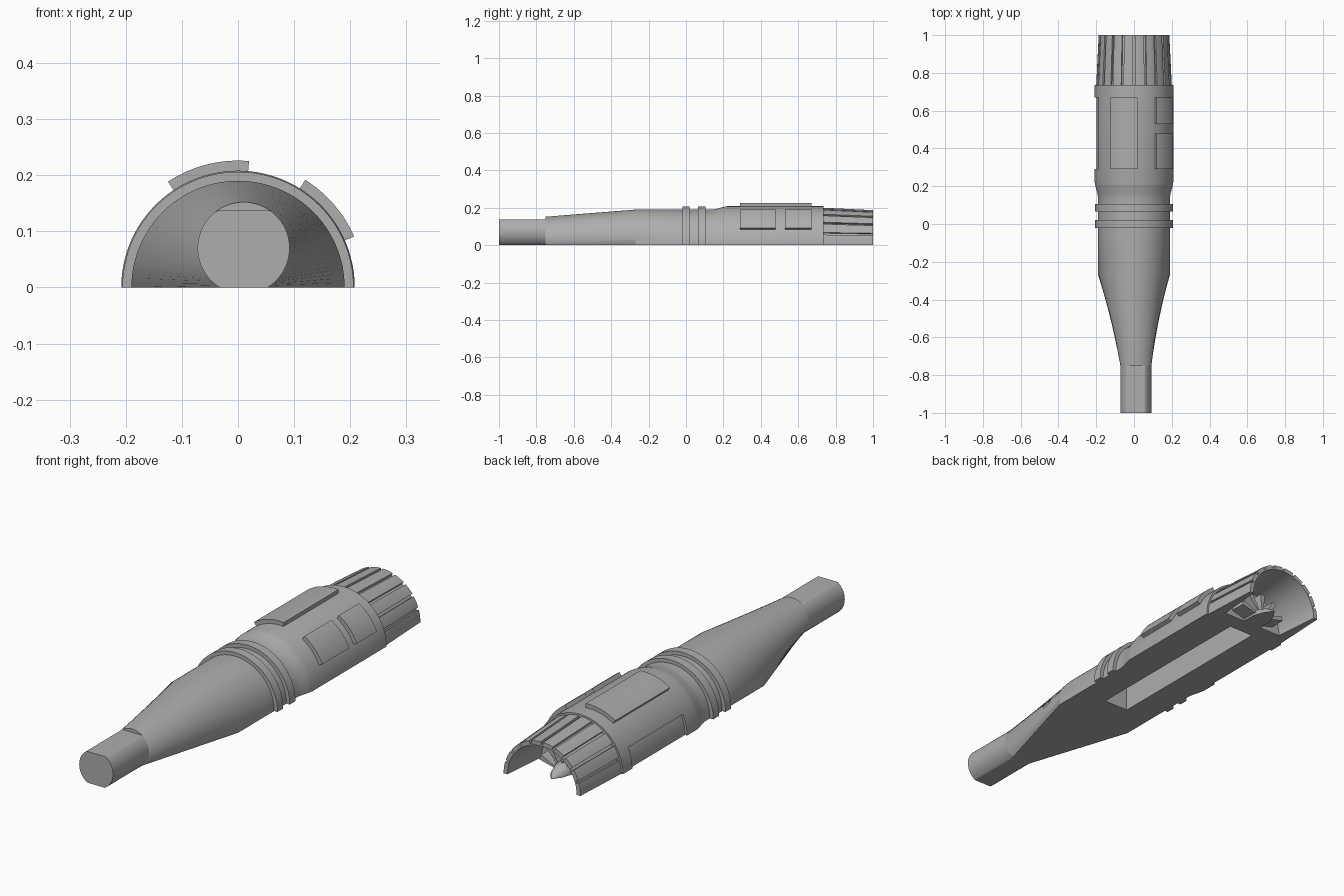
import bpy, bmesh
from math import sin, cos, radians, asin, degrees

if "Cube" in bpy.data.objects:
    bpy.data.objects.remove(bpy.data.objects["Cube"])

SEG = 72
GREY = (0.42, 0.42, 0.42, 1)
mat = bpy.data.materials.new("plain grey")
mat.use_nodes = True
mat.diffuse_color = GREY
mat.node_tree.nodes["Principled BSDF"].inputs["Base Color"].default_value = GREY


def finish(name, bm):
    bmesh.ops.recalc_face_normals(bm, faces=bm.faces)
    mesh = bpy.data.meshes.new(name)
    bm.to_mesh(mesh)
    bm.free()
    mesh.materials.append(mat)
    obj = bpy.data.objects.new(name, mesh)
    bpy.context.collection.objects.link(obj)
    return obj


def arc(y, r, cx=0, cz=0, top=9):
    """Arc along y, trimmed where it meets the ground and at the top."""
    dip = degrees(asin(cz / r))
    pts = []
    for i in range(SEG + 1):
        a = radians(-dip + (180 + 2 * dip) * i / SEG)
        pts.append((cx + r * cos(a), y, min(top, cz + r * sin(a))))
    return pts


def loft(name, sections):
    """Solid through a row of arcs, closed by a flat underside."""
    bm = bmesh.new()
    rows = [[bm.verts.new(p) for p in s] for s in sections]
    for a, b in zip(rows, rows[1:]):
        for i in range(SEG):
            bm.faces.new((a[i], a[i + 1], b[i + 1], b[i]))
    bm.faces.new(rows[0])
    bm.faces.new(rows[-1])
    bm.faces.new([r[0] for r in rows] + [r[-1] for r in reversed(rows)])
    return finish(name, bm)


def arc_block(name, y0, y1, in0, in1, out, a0, a1, steps=12):
    """Curved plate around the axis; inner radius may differ at each end."""
    bm = bmesh.new()
    rings = []
    for i in range(steps + 1):
        a = radians(a0 + (a1 - a0) * i / steps)
        rings.append([bm.verts.new((r * cos(a), y, r * sin(a)))
                      for y, r in ((y0, in0), (y1, in1), (y1, out), (y0, out))])
    for a, b in zip(rings, rings[1:]):
        for k in range(4):
            m = (k + 1) % 4
            bm.faces.new((a[k], a[m], b[m], b[k]))
    bm.faces.new(rings[0])
    bm.faces.new(rings[-1])
    return finish(name, bm)


def cone(name, y0, y1, r0, r1):
    """Full round cone along y."""
    bm = bmesh.new()
    bmesh.ops.create_cone(bm, cap_ends=True, segments=SEG, radius1=r0, radius2=r1, depth=y1 - y0)
    for v in bm.verts:
        v.co = (v.co.x, v.co.z + (y0 + y1) / 2, -v.co.y)
    return finish(name, bm)


def box(name, x, y0, y1, z0, z1):
    bm = bmesh.new()
    bmesh.ops.create_cube(bm, size=1)
    for v in bm.verts:
        v.co = (v.co.x * 2 * x, y0 + (v.co.y + 0.5) * (y1 - y0), z0 + (v.co.z + 0.5) * (z1 - z0))
    return finish(name, bm)


def cut(target, cutter):
    mod = target.modifiers.new("cut", "BOOLEAN")
    mod.operation = "DIFFERENCE"
    mod.solver = "EXACT"
    mod.object = cutter
    bpy.context.view_layer.objects.active = target
    bpy.ops.object.modifier_apply(modifier=mod.name)
    bpy.data.objects.remove(cutter)


# Front stub with a flat top, and the taper behind it
parts = [loft("front_stub", [arc(y, 0.082, 0.01, 0.07, 0.137) for y in (-1, -0.75)])]

# Main body: taper, two rings, barrel
profile = [(-0.27, 0.19), (-0.02, 0.19), (-0.02, 0.206), (0.02, 0.206), (0.02, 0.19),
           (0.065, 0.19), (0.065, 0.206), (0.105, 0.206), (0.105, 0.19), (0.14, 0.19),
           (0.165, 0.194), (0.195, 0.203), (0.22, 0.208), (0.735, 0.208)]
body = loft("body", [arc(-0.75, 0.082, 0.01, 0.07)] + [arc(y, r) for y, r in profile])
cut(body, box("pocket_cutter", 0.06, -0.12, 0.715, -0.1, 0.12))
cut(body, arc_block("side_recess_cutter", 0.29, 0.67, 0.198, 0.198, 0.25, 155, 190))
parts.append(body)

# Rear nozzle: hollow, with long grooves between the petals
nozzle = loft("nozzle", [arc(0.735, 0.2), arc(1, 0.187)])
cut(nozzle, cone("cavity_cutter", 0.79, 1.02, 0.15, 0.17))
for k in range(1, 10):
    a = 18 * k
    cut(nozzle, arc_block("groove_cutter", 0.736, 1.01, 0.189, 0.175, 0.25, a - 1.8, a + 1.8, 2))
parts.append(nozzle)

# Hub and radial blades inside the nozzle
parts.append(loft("hub", [arc(0.785, 0.045), arc(0.85, 0.045), arc(0.9, 0.028), arc(0.935, 0.003)]))
for k in range(5):
    a = 20 + 35 * k
    parts.append(arc_block(f"blade_{k + 1}", 0.785, 0.86, 0.03, 0.03, 0.115, a - 6, a + 6, 2))

# Raised plates on the barrel
for name, y0, y1, a0, a1 in (("top_plate", 0.29, 0.67, 85, 123.5),
                             ("side_plate_front", 0.29, 0.478, 23.7, 58),
                             ("side_plate_rear", 0.53, 0.67, 23.7, 58)):
    parts.append(arc_block(name, y0, y1, 0.2, 0.2, 0.226, a0, a1))

# Smooth curves, sharp edges
bpy.ops.object.select_all(action="DESELECT")
for p in parts:
    p.select_set(True)
bpy.context.view_layer.objects.active = parts[0]
bpy.ops.object.shade_smooth_by_angle(angle=radians(25))
